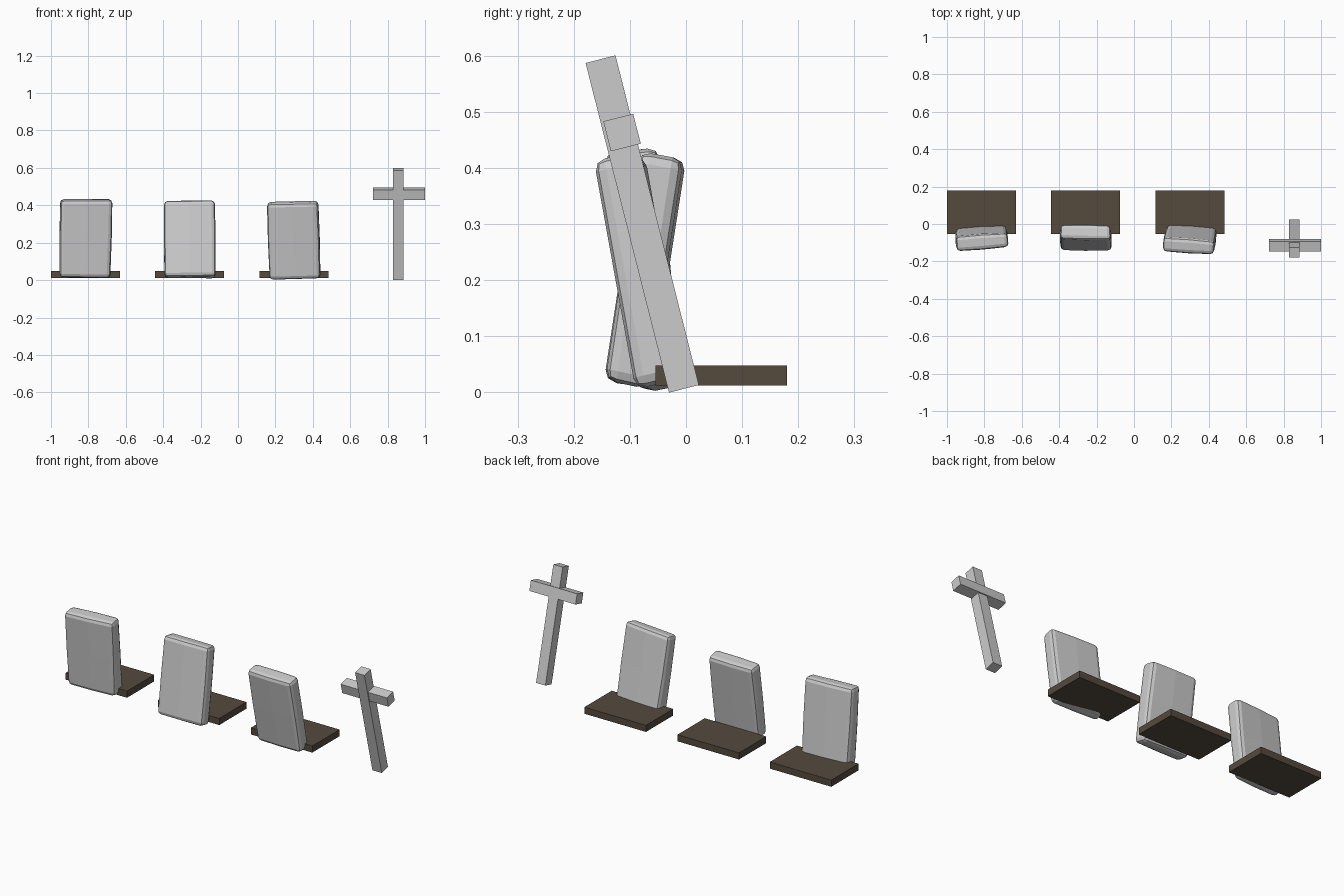
import bpy, bmesh, random
from math import radians
from mathutils import Vector

if "Cube" in bpy.data.objects:
    bpy.data.objects.remove(bpy.data.objects["Cube"])

random.seed(4)


def box(name, size, loc, rot=(0, 0, 0), mat=None):
    bm = bmesh.new()
    bmesh.ops.create_cube(bm, size=1)
    bmesh.ops.scale(bm, vec=Vector(size), verts=bm.verts)
    me = bpy.data.meshes.new(name)
    bm.to_mesh(me)
    bm.free()
    ob = bpy.data.objects.new(name, me)
    bpy.context.collection.objects.link(ob)
    ob.location = loc
    ob.rotation_euler = [radians(a) for a in rot]
    if mat:
        me.materials.append(mat)
    return ob


def headstone(name, loc, rot):
    """Worn slab: chamfered box with a mid line each way, gently bulged."""
    ob = box(name, (0.272, 0.078, 0.416), loc, rot)
    bm = bmesh.new()
    bm.from_mesh(ob.data)
    for v in bm.verts:
        v.co += Vector((random.uniform(-.005, .005), random.uniform(-.003, .003),
                        random.uniform(-.004, .004)))
    bmesh.ops.bevel(bm, geom=bm.edges[:], offset=0.02, segments=2,
                    profile=0.5, affect='EDGES')
    # mid lines across the width and the height
    for axis in (Vector((1, 0, 0)), Vector((0, 0, 1))):
        bmesh.ops.bisect_plane(bm, geom=bm.verts[:] + bm.edges[:] + bm.faces[:],
                               plane_co=(0, 0, 0), plane_no=axis)
    for v in bm.verts:
        if abs(v.co.x) < 0.001:
            v.co.y *= 1.08
        if abs(v.co.z) < 0.001:
            v.co.x *= 1.015
    bm.to_mesh(ob.data)
    bm.free()


earth = bpy.data.materials.new("earth")
earth.diffuse_color = (0.09, 0.068, 0.048, 1)
earth.use_nodes = True
earth.node_tree.nodes["Principled BSDF"].inputs["Base Color"].default_value = earth.diffuse_color

# Three grave plots with leaning headstones
plots = [
    (-0.815, (-0.815, -0.075, 0.224), (6, 0.5, 4)),
    (-0.26, (-0.26, -0.073, 0.218), (-8.5, -0.5, -1)),
    (0.30, (0.30, -0.083, 0.215), (10.5, -1.5, -4)),
]
for i, (x, loc, rot) in enumerate(plots, 1):
    box(f"grave_plot_{i}", (0.37, 0.234, 0.036), (x, 0.063, 0.030), mat=earth)
    headstone(f"headstone_{i}", loc, rot)

# Leaning stone cross
box("cross_post", (0.056, 0.055, 0.606), (0.858, -0.078, 0.300), (14.2, 0, 0))
box("cross_bar", (0.278, 0.055, 0.055), (0.860, -0.114, 0.463), (14.2, 0, 0))
